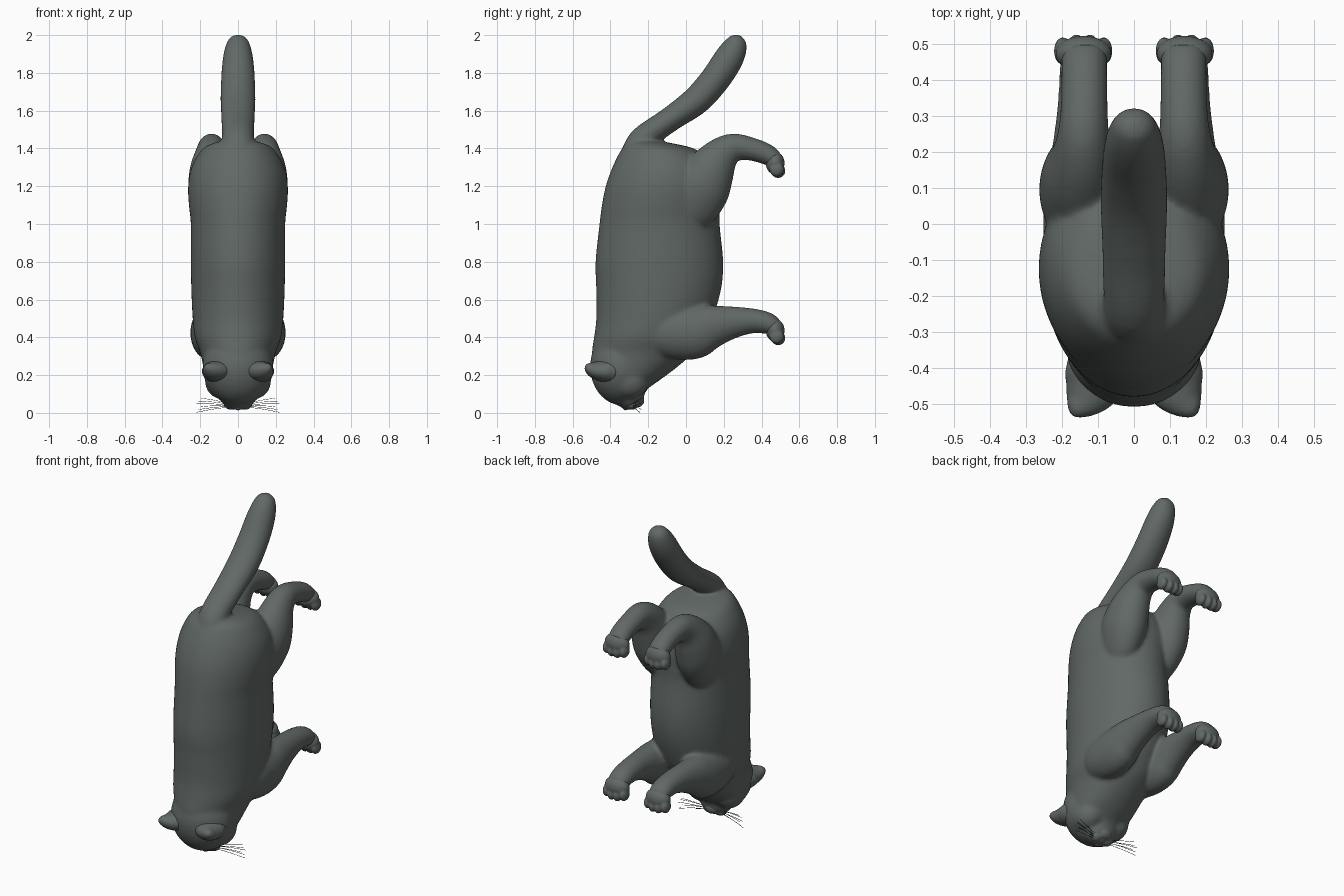
import bpy, bmesh, math
from mathutils import Vector, Matrix

if "Cube" in bpy.data.objects:
    bpy.data.objects.remove(bpy.data.objects["Cube"])

fur = bpy.data.materials.new("dark grey fur")
fur.diffuse_color = (0.12, 0.14, 0.132, 1)
fur.use_nodes = True
fur.node_tree.nodes["Principled BSDF"].inputs["Base Color"].default_value = fur.diffuse_color
whisker_mat = bpy.data.materials.new("charcoal whisker")
whisker_mat.diffuse_color = (0.06, 0.07, 0.066, 1)
whisker_mat.use_nodes = True
whisker_mat.node_tree.nodes["Principled BSDF"].inputs["Base Color"].default_value = whisker_mat.diffuse_color

bm = bmesh.new()


def spline(rows, steps=5):
    """Catmull-Rom interpolation of rows of numbers."""
    p = [Vector(r) for r in rows]
    p = [p[0] * 2 - p[1]] + p + [p[-1] * 2 - p[-2]]
    out = []
    for i in range(1, len(p) - 2):
        a, b, c, d = p[i - 1:i + 3]
        for k in range(steps):
            t = k / steps
            out.append((b * 2 + (c - a) * t + (a * 2 - b * 5 + c * 4 - d) * t * t
                        + (b * 3 - a - c * 3 + d) * t ** 3) * 0.5)
    return out + [p[-2]]


def loft(rows, side=1, flat=False, n=56):
    """Tube through rows of x, y, z, half width, half depth."""
    pts = spline(rows)
    rings = []
    for i, r in enumerate(pts):
        c = Vector((r[0], r[1], r[2]))
        q0, q1 = pts[max(i - 1, 0)], pts[min(i + 1, len(pts) - 1)]
        t = Vector((q1[0] - q0[0], q1[1] - q0[1], q1[2] - q0[2])).normalized()
        if flat:
            t = Vector((0, 0, 1))
        u = Vector((1, 0, 0))
        u = (u - t * u.dot(t)).normalized()
        v = t.cross(u)
        ring = []
        for k in range(n):
            a = 2 * math.pi * k / n
            co = c + u * (math.cos(a) * max(r[3], .003)) + v * (math.sin(a) * max(r[4], .003))
            ring.append(bm.verts.new((co.x * side, co.y, co.z)))
        rings.append(ring)
    for a, b in zip(rings, rings[1:]):
        for k in range(n):
            bm.faces.new((a[k], a[(k + 1) % n], b[(k + 1) % n], b[k]))
    bm.faces.new(rings[0][::-1])
    bm.faces.new(rings[-1])


def ball(c, r):
    m = Matrix.Translation(c) @ Matrix.Diagonal((*r, 1))
    bmesh.ops.create_uvsphere(bm, u_segments=32, v_segments=20, radius=1, matrix=m)


def finish(name, voxel, soften):
    """Turn the collected parts into one fused, smooth skin."""
    global bm
    bmesh.ops.recalc_face_normals(bm, faces=bm.faces[:])
    me = bpy.data.meshes.new(name)
    bm.to_mesh(me)
    bm.free()
    bm = bmesh.new()
    me.materials.append(fur)
    ob = bpy.data.objects.new(name, me)
    bpy.context.collection.objects.link(ob)
    rm = ob.modifiers.new("fuse", 'REMESH')
    rm.mode = 'VOXEL'
    rm.voxel_size = voxel
    rm.use_smooth_shade = True
    sm = ob.modifiers.new("soften", 'SMOOTH')
    sm.factor = .5
    sm.iterations = soften


# trunk and neck: z, back y, belly y, half width
trunk = [(1.445, -.28, -.19, .06), (1.425, -.315, -.06, .14), (1.39, -.345, .06, .195),
         (1.3, -.39, .15, .246), (1.2, -.425, .18, .264), (1.1, -.445, .18, .26),
         (1.0, -.458, .178, .25), (.8, -.479, .197, .25), (.65, -.475, .185, .247),
         (.5, -.475, .14, .24), (.4, -.487, .09, .228), (.32, -.498, .04, .20),
         (.24, -.49, -.05, .183), (.18, -.46, -.13, .165), (.13, -.42, -.2, .12)]
loft([(0, (b + f) / 2, z, w, (f - b) / 2) for z, b, f, w in trunk], flat=True)

# tail
loft([(0, -.27, 1.32, .10, .09), (0, -.235, 1.44, .086, .072), (0, -.09, 1.55, .088, .066),
      (0, .05, 1.65, .093, .076), (0, .15, 1.76, .09, .079), (0, .22, 1.865, .082, .079),
      (0, .258, 1.935, .068, .067), (0, .275, 1.98, .048, .045), (0, .283, 2.001, .012, .012)])

# head and muzzle
ball((0, -.34, .245), (.188, .168, .205))
ball((0, -.30, .095), (.10, .08, .08))

for s in (1, -1):
    # cheek
    ball((s * .09, -.30, .17), (.085, .105, .095))
    # front leg
    loft([(.11, -.22, .46, .06, .08), (.14, -.12, .43, .10, .13), (.15, .03, .425, .102, .143),
          (.15, .13, .455, .092, .118), (.147, .23, .476, .077, .09), (.142, .34, .487, .069, .068),
          (.14, .43, .475, .067, .058), (.14, .48, .445, .062, .045)], s)
    # hind leg
    loft([(.12, .0, .98, .06, .08), (.137, .04, 1.08, .095, .13), (.146, .085, 1.19, .116, .148),
          (.147, .135, 1.29, .108, .128), (.143, .19, 1.365, .086, .098),
          (.14, .255, 1.405, .071, .075), (.138, .34, 1.398, .065, .062),
          (.138, .425, 1.37, .064, .056), (.138, .48, 1.335, .062, .045)], s)
finish("cat_body", .0095, 14)

# nose and chin
ball((0, -.318, .033), (.026, .022, .02))
ball((0, -.255, .068), (.048, .035, .038))
for s in (1, -1):
    # eye and muzzle pad
    ball((s * .082, -.365, .098), (.034, .03, .026))
    ball((s * .036, -.285, .05), (.04, .036, .034))
    # ear
    loft([(.10, -.39, .22, .085, .07), (.117, -.45, .222, .08, .055),
          (.14, -.49, .228, .058, .042), (.163, -.518, .24, .028, .024),
          (.173, -.528, .245, .008, .008)], s)
finish("face_details", .007, 4)

# paws with four toes
for s in (1, -1):
    for dz in (0, .885):
        ball((s * .14, .472, .437 + dz), (.078, .05, .06))
        for k in range(4):
            x = .084 + k * .038
            low = .008 if k in (0, 3) else 0
            ball((s * x, .488 - low, .396 + low + dz), (.024, .038, .038))
finish("paws", .006, 3)

# whiskers
cu = bpy.data.curves.new("whiskers", 'CURVE')
cu.dimensions = '3D'
cu.bevel_depth = .0012
cu.bevel_resolution = 1
cu.resolution_u = 4
for s in (1, -1):
    for k in range(6):
        sp = cu.splines.new('POLY')
        sp.points.add(4)
        for i, p in enumerate(sp.points):
            t = i / 4
            z = .04 + (k - 2.5) * (.004 + .011 * t)
            p.co = (s * (.05 + (.17 - .012 * (k % 3)) * t), -.285 + .04 * t + .01 * (k % 2),
                    z + .012 * t * (1 - t), 1)
cu.materials.append(whisker_mat)
wh = bpy.data.objects.new("whiskers", cu)
bpy.context.collection.objects.link(wh)
